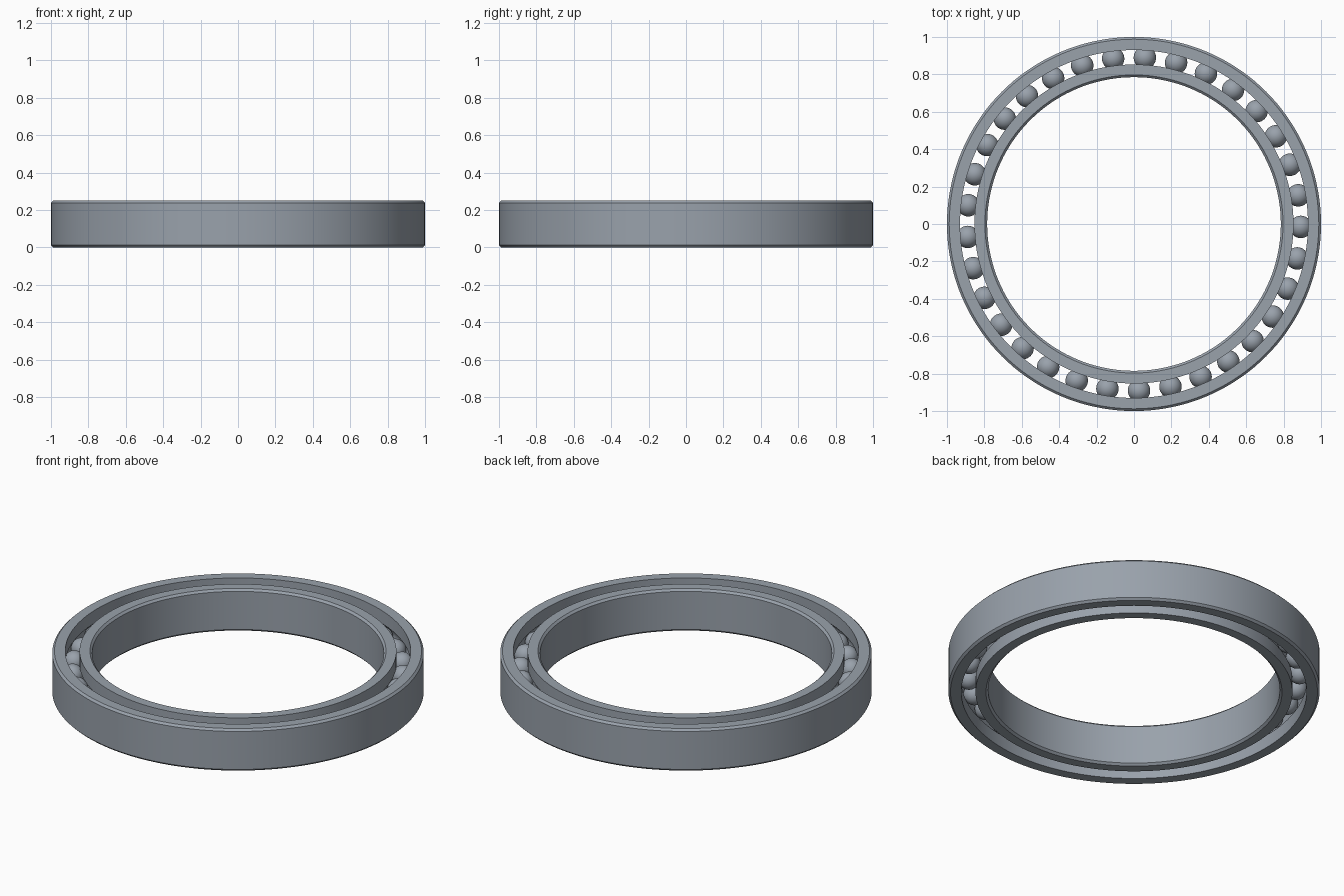
import bpy, bmesh, math

cube = bpy.data.objects.get("Cube")
if cube:
    bpy.data.objects.remove(cube, do_unlink=True)

HEIGHT = 0.25
CHAMFER = 0.012
PITCH = 0.8915        # radius of the circle of ball centres
BALL_R = 0.06
GROOVE_R = 0.0625
BALLS = 33
SEGMENTS = 144

steel = bpy.data.materials.new("steel grey")
steel.use_nodes = True
colour = (0.32, 0.36, 0.41, 1)
steel.diffuse_color = colour
steel.node_tree.nodes["Principled BSDF"].inputs["Base Color"].default_value = colour


def finish(name, bm):
    bmesh.ops.recalc_face_normals(bm, faces=bm.faces)
    mesh = bpy.data.meshes.new(name)
    bm.to_mesh(mesh)
    bm.free()
    obj = bpy.data.objects.new(name, mesh)
    bpy.context.collection.objects.link(obj)
    mesh.materials.append(steel)
    bpy.ops.object.select_all(action='DESELECT')
    obj.select_set(True)
    bpy.context.view_layer.objects.active = obj
    bpy.ops.object.shade_smooth_by_angle(angle=math.radians(30))
    return obj


def ring(name, plain_r, race_r):
    """Lathe a race: chamfered plain wall, and a ball groove in the other wall."""
    side = 1 if race_r > PITCH else -1
    c = -side * CHAMFER
    profile = [(race_r, 0), (plain_r + c, 0), (plain_r, CHAMFER),
               (plain_r, HEIGHT - CHAMFER), (plain_r + c, HEIGHT), (race_r, HEIGHT)]
    # groove arc, from top to bottom
    half = math.acos(abs(race_r - PITCH) / GROOVE_R)
    steps = 12
    for i in range(steps + 1):
        a = half - 2 * half * i / steps
        profile.append((PITCH + side * GROOVE_R * math.cos(a),
                        HEIGHT / 2 + GROOVE_R * math.sin(a)))
    bm = bmesh.new()
    verts = [bm.verts.new((r, 0, z)) for r, z in profile]
    edges = [bm.edges.new((v, verts[i - 1])) for i, v in enumerate(verts)]
    bmesh.ops.spin(bm, geom=verts + edges, cent=(0, 0, 0), axis=(0, 0, 1),
                   angle=math.tau, steps=SEGMENTS, use_merge=True)
    bmesh.ops.remove_doubles(bm, verts=bm.verts, dist=1e-5)
    return finish(name, bm)


# Races
ring("outer_ring", 1.0, 0.93)
ring("inner_ring", 0.785, 0.853)

# Balls share one mesh
bm = bmesh.new()
bmesh.ops.create_uvsphere(bm, u_segments=32, v_segments=16, radius=BALL_R)
first = finish("ball_1", bm)
for i in range(BALLS):
    ball = first
    if i:
        ball = bpy.data.objects.new(f"ball_{i + 1}", first.data)
        bpy.context.collection.objects.link(ball)
    a = math.radians(-1) + math.tau * i / BALLS
    ball.location = (PITCH * math.cos(a), PITCH * math.sin(a), HEIGHT / 2)
